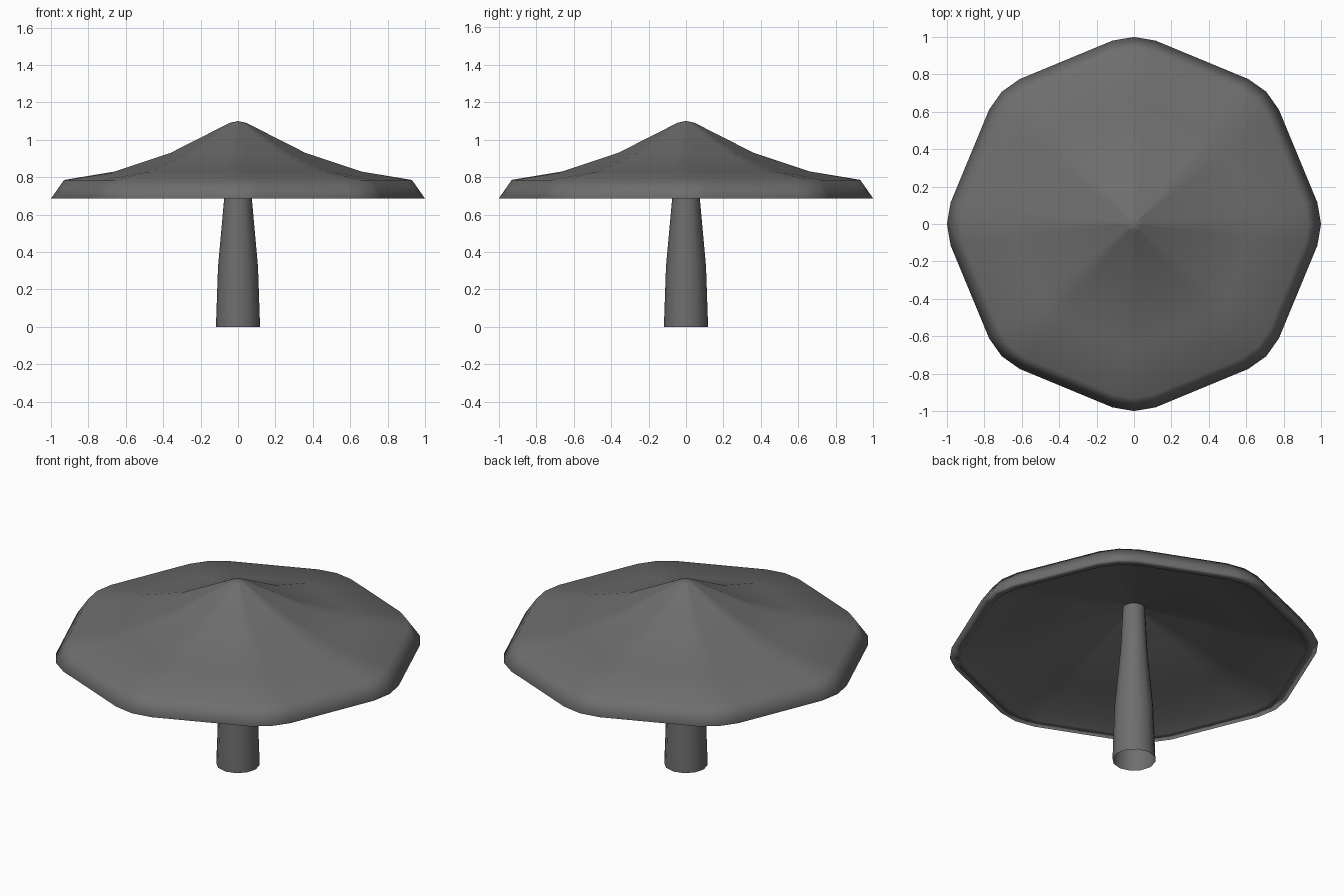
import bpy, bmesh, math

if "Cube" in bpy.data.objects:
    bpy.data.objects.remove(bpy.data.objects["Cube"])

grey = bpy.data.materials.new("dark_grey")
grey.diffuse_color = (0.155, 0.155, 0.155, 1)
grey.use_nodes = True
grey.node_tree.nodes["Principled BSDF"].inputs["Base Color"].default_value = grey.diffuse_color


def octagon(soft):
    """Unit octagon; each corner has two flanking points at radius `soft`."""
    pts = []
    for k in range(8):
        for offset, r in ((-6.7, soft), (0, 1.0), (6.7, soft)):
            a = math.radians(k * 45 + offset)
            pts.append((r * math.cos(a), r * math.sin(a)))
    return pts


def circle(n):
    return [(math.cos(math.tau * i / n), math.sin(math.tau * i / n)) for i in range(n)]


def lathe(name, profile, angle, top=None, bottom=None):
    """Skin rings given as (outline, radius, z); optional closing points."""
    bm = bmesh.new()
    rings = [[bm.verts.new((x * r, y * r, z)) for x, y in o] for o, r, z in profile]
    n = len(rings[0])
    for a, b in zip(rings, rings[1:]):
        for i in range(n):
            j = (i + 1) % n
            bm.faces.new((a[i], a[j], b[j], b[i]))
    for ring, z in ((rings[0], bottom), (rings[-1], top)):
        if z is not None:
            tip = bm.verts.new((0, 0, z))
            for i in range(n):
                bm.faces.new((ring[i], ring[(i + 1) % n], tip))
    bmesh.ops.recalc_face_normals(bm, faces=bm.faces)
    mesh = bpy.data.meshes.new(name)
    bm.to_mesh(mesh)
    bm.free()
    mesh.materials.append(grey)
    obj = bpy.data.objects.new(name, mesh)
    bpy.context.collection.objects.link(obj)
    bpy.ops.object.select_all(action='DESELECT')
    obj.select_set(True)
    bpy.context.view_layer.objects.active = obj
    bpy.ops.object.shade_smooth_by_angle(angle=math.radians(angle))
    obj.modifiers.new("weighted", 'WEIGHTED_NORMAL').keep_sharp = True
    return obj


# Canopy: underside from the centre out, recessed lip, rim, up to the peak
soft, crisp = octagon(0.987), octagon(0.962)
lathe("canopy",
      [(crisp, 0.05, 0.95), (crisp, 0.36, 0.865), (crisp, 0.66, 0.775), (soft, 0.89, 0.735),
       (soft, 0.93, 0.685), (soft, 1.0, 0.685), (soft, 0.93, 0.785), (crisp, 0.66, 0.83),
       (crisp, 0.36, 0.93), (crisp, 0.045, 1.09)],
      150, top=1.10, bottom=0.96)

# Stem: tapered open tube
ring = circle(12)
lathe("stem", [(ring, 0.118, 0), (ring, 0.107, 0.32), (ring, 0.074, 0.685), (ring, 0.06, 0.96)], 40)
